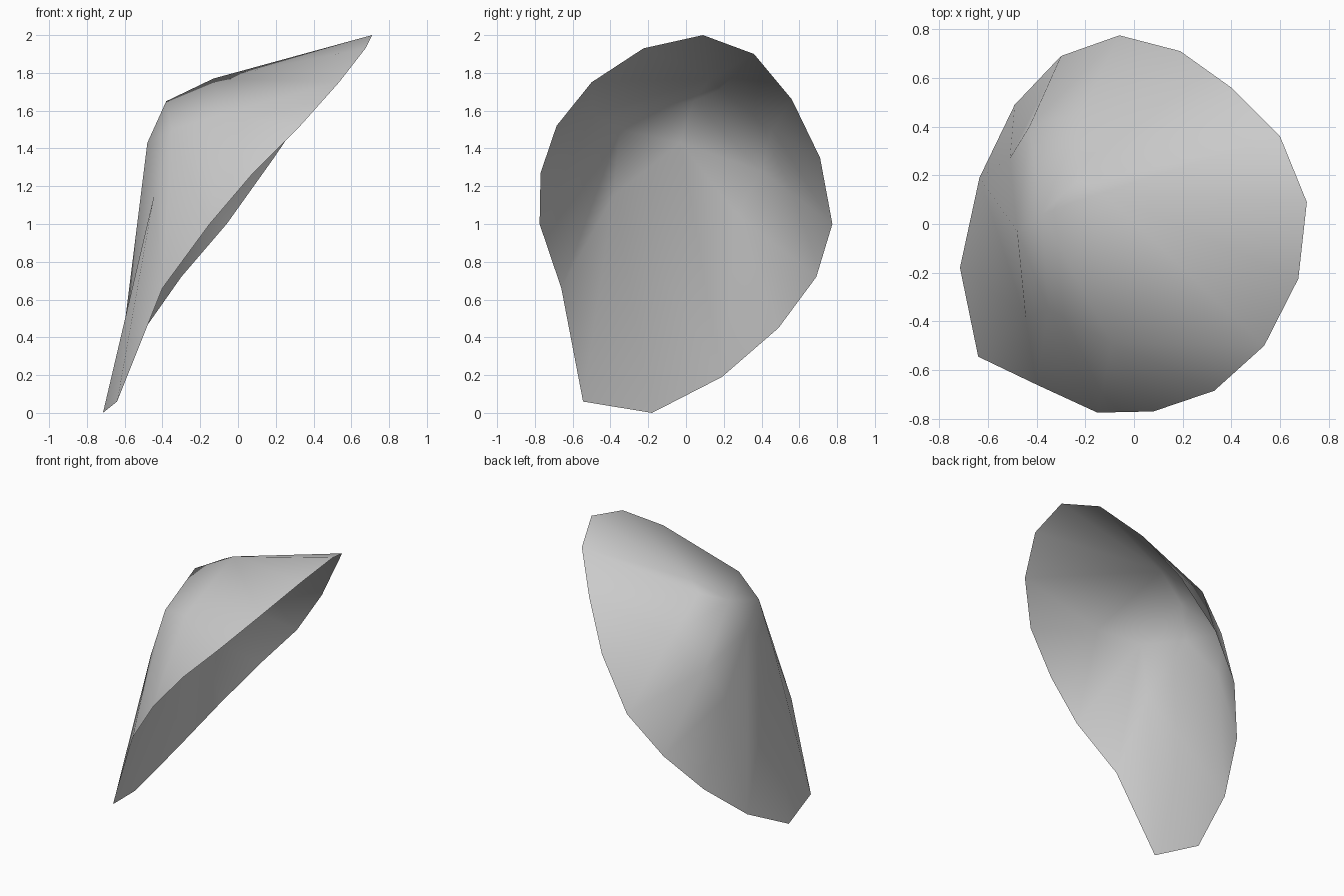
import bpy, bmesh, math

if "Cube" in bpy.data.objects:
    bpy.data.objects.remove(bpy.data.objects["Cube"])

# Rim of the open shell, once around from the highest point
RIM = [(0.71, 0.09, 2.0), (0.60, 0.36, 1.9), (0.40, 0.56, 1.66), (0.19, 0.71, 1.35),
       (-0.06, 0.775, 1.0), (-0.30, 0.69, 0.72), (-0.49, 0.49, 0.45), (-0.635, 0.19, 0.19),
       (-0.715, -0.18, 0.0), (-0.64, -0.545, 0.06), (-0.40, -0.66, 0.66), (-0.15, -0.775, 1.0),
       (0.08, -0.77, 1.27), (0.33, -0.685, 1.52), (0.535, -0.50, 1.75), (0.675, -0.225, 1.93)]

# Knuckles of the bulge
HUBS = {"apex": (-0.38, 0.04, 1.65), "top": (-0.13, 0.13, 1.77), "fold": (-0.23, 0.18, 1.71),
        "back": (-0.21, 0.46, 1.5), "back_mid": (-0.43, 0.40, 1.28), "back_low": (-0.51, 0.27, 1.05),
        "spine": (-0.48, -0.03, 1.43), "front_low": (-0.445, -0.385, 1.15),
        "front": (-0.35, -0.35, 1.5), "front_top": (-0.09, -0.49, 1.58)}

# Span of the rim reached by each outer knuckle, in order around the shell
FANS = [("top", 14, 17), ("fold", 17, 18), ("back", 18, 20), ("back_mid", 20, 21),
        ("back_low", 21, 23), ("spine", 23, 23), ("front_low", 23, 26), ("front", 26, 27),
        ("front_top", 27, 30)]

bm = bmesh.new()
rim = [bm.verts.new(p) for p in RIM]
hub = {k: bm.verts.new(p) for k, p in HUBS.items()}

# Skirt: a fan from each knuckle to the rim, joined to the next knuckle
for i, (name, first, last) in enumerate(FANS):
    for j in range(first, last):
        bm.faces.new((hub[name], rim[j % 16], rim[(j + 1) % 16]))
    bm.faces.new((hub[name], rim[last % 16], hub[FANS[(i + 1) % len(FANS)][0]]))

# Crown: facets between the knuckles
for names in ("apex top fold", "apex fold back", "apex back back_mid", "apex back_mid spine",
              "back_mid back_low spine", "spine front_low front", "apex spine front",
              "apex front front_top", "apex front_top top"):
    bm.faces.new([hub[n] for n in names.split()])

bmesh.ops.recalc_face_normals(bm, faces=bm.faces)
# Outside of the shell faces up and left
if sum(f.normal.z * f.calc_area() for f in bm.faces) < 0:
    bmesh.ops.reverse_faces(bm, faces=bm.faces)
mesh = bpy.data.meshes.new("shell")
bm.to_mesh(mesh)
bm.free()

shell = bpy.data.objects.new("shell", mesh)
bpy.context.collection.objects.link(shell)
grey = bpy.data.materials.new("light_grey")
grey.diffuse_color = (0.6, 0.6, 0.6, 1)
grey.use_nodes = True
grey.node_tree.nodes["Principled BSDF"].inputs["Base Color"].default_value = grey.diffuse_color
mesh.materials.append(grey)

bpy.context.view_layer.objects.active = shell
shell.select_set(True)
bpy.ops.object.shade_smooth_by_angle(angle=math.radians(45))
